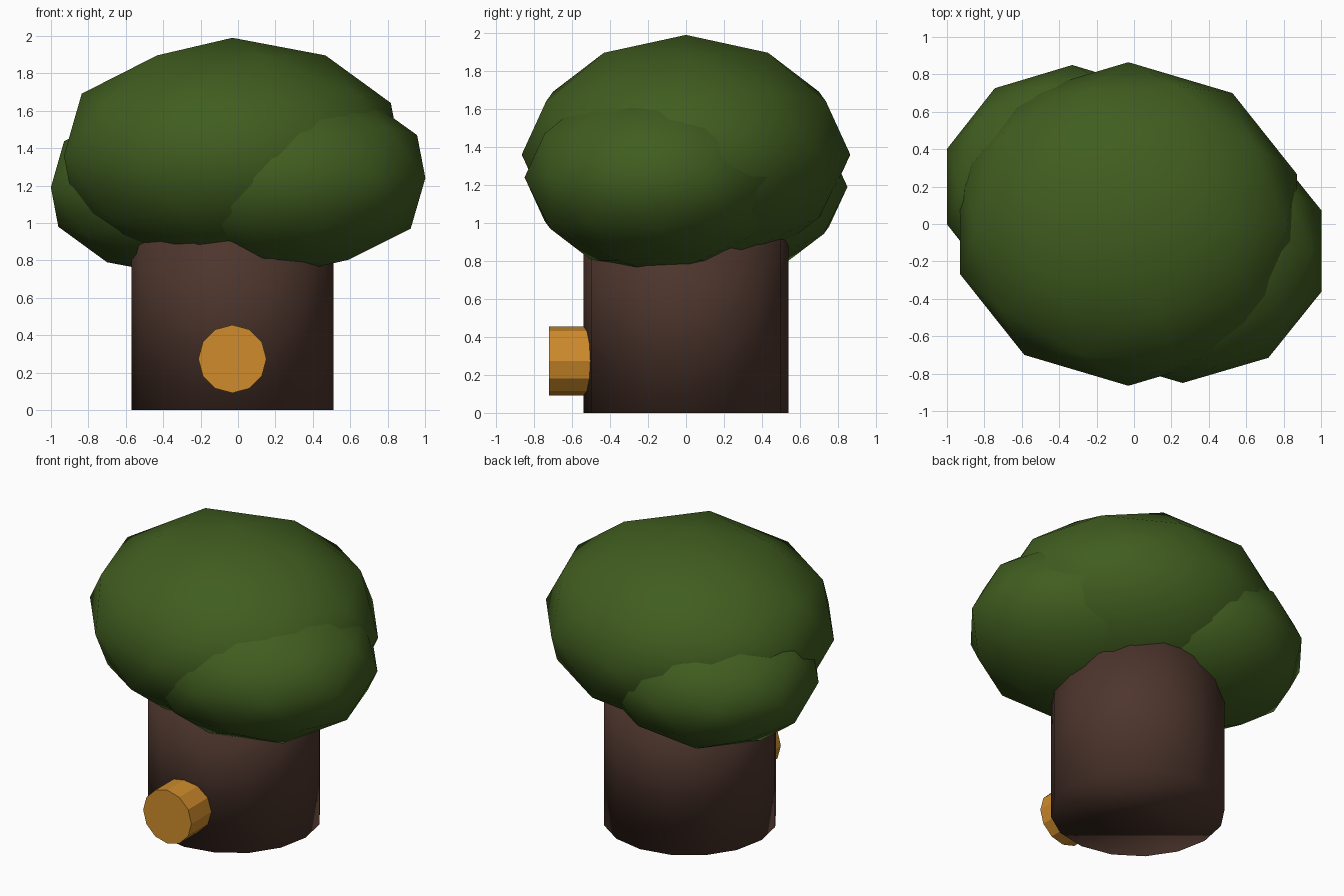
import bpy
from math import pi

if "Cube" in bpy.data.objects:
    bpy.data.objects.remove(bpy.data.objects["Cube"])


def material(name, rgb):
    m = bpy.data.materials.new(name)
    m.diffuse_color = (*rgb, 1)
    m.use_nodes = True
    m.node_tree.nodes["Principled BSDF"].inputs["Base Color"].default_value = m.diffuse_color
    return m


BARK = material("bark", (0.075, 0.036, 0.026))
LEAF = material("leaf", (0.052, 0.11, 0.014))
WOOD = material("cut_wood", (0.62, 0.26, 0.025))


def finish(name, mat, smooth):
    ob = bpy.context.object
    ob.name = name
    ob.data.materials.append(mat)
    if smooth:
        bpy.ops.object.shade_smooth()
    return ob


def leaf_clump(name, centre, radii):
    bpy.ops.mesh.primitive_ico_sphere_add(subdivisions=2, radius=1, location=centre)
    finish(name, LEAF, True).scale = radii


# Thick trunk, its top hidden inside the crown
bpy.ops.mesh.primitive_cylinder_add(vertices=16, radius=0.54, depth=1.08,
                                    location=(-0.03, 0, 0.54))
finish("trunk", BARK, True)

# Cut branch stub on the front
bpy.ops.mesh.primitive_cylinder_add(vertices=12, radius=0.182, depth=0.36,
                                    location=(-0.03, -0.54, 0.273),
                                    rotation=(pi / 2, 0, 0))
finish("branch_stub", WOOD, False)

# Three overlapping leaf clumps
leaf_clump("crown_main", (-0.03, 0, 1.36), (0.947, 0.865, 0.63))
leaf_clump("crown_right", (0.26, -0.145, 1.24), (0.78, 0.705, 0.513))
leaf_clump("crown_left_back", (-0.33, 0.20, 1.19), (0.705, 0.65, 0.47))
